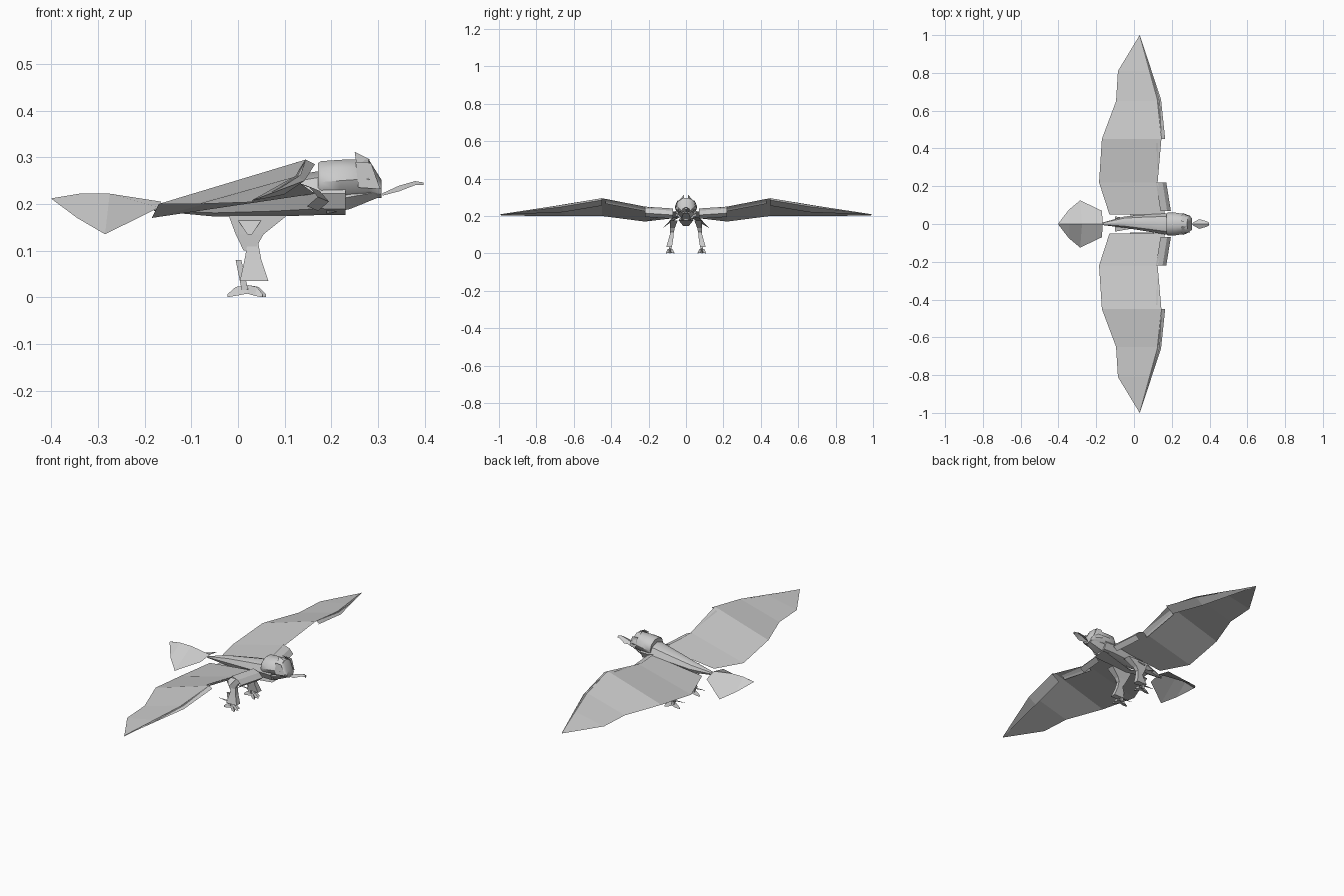
import bpy, math

old = bpy.data.objects.get("Cube")
if old:
    bpy.data.objects.remove(old, do_unlink=True)

grey = bpy.data.materials.new("feather_grey")
grey.use_nodes = True
colour = (0.6, 0.6, 0.6, 1)
grey.diffuse_color = colour
grey.node_tree.nodes["Principled BSDF"].inputs["Base Color"].default_value = colour


def make(name, verts, faces, smooth=None):
    mesh = bpy.data.meshes.new(name)
    mesh.from_pydata(verts, [], faces)
    mesh.materials.append(grey)
    ob = bpy.data.objects.new(name, mesh)
    bpy.context.collection.objects.link(ob)
    if smooth:
        bpy.ops.object.select_all(action="DESELECT")
        ob.select_set(True)
        bpy.context.view_layer.objects.active = ob
        bpy.ops.object.shade_smooth_by_angle(angle=math.radians(smooth))
    return ob


def sheet(name, rows, side=1, closed=False, smooth=None):
    """Skin equal-length rows of points; side=-1 mirrors across y."""
    n = len(rows[0])
    verts = [(x, y * side, z) for row in rows for x, y, z in row]
    faces = []
    for r in range(len(rows) - 1):
        for i in range(n if closed else n - 1):
            a, b = r * n + i, r * n + (i + 1) % n
            f = (a, b, b + n, a + n)
            faces.append(f if side > 0 else f[::-1])
    if closed:
        faces += [tuple(range(n))[::-side], tuple(range(len(verts) - n, len(verts)))[::side]]
    return make(name, verts, faces, smooth)


def tube(name, rings, sides=8, smooth=40):
    """Loft of ellipses along x: (x, y, z, half width, half height)."""
    angles = [2 * math.pi * i / sides for i in range(sides)]
    return sheet(name, [[(x, y + w * math.cos(a), z + h * math.sin(a)) for a in angles]
                        for x, y, z, w, h in rings], closed=True, smooth=smooth)


# Body, head and throat
tube("body", [(-.18, 0, .19, .004, .005), (-.05, .01, .2, .03, .027),
              (.08, .005, .213, .046, .04), (.17, 0, .223, .056, .047),
              (.23, 0, .222, .055, .046)])
tube("head", [(.172, 0, .245, .055, .045), (.178, 0, .247, .06, .047),
              (.22, 0, .25, .06, .047), (.28, 0, .254, .05, .044),
              (.308, 0, .232, .03, .02)], 10)
tube("throat", [(.19, 0, .205, .045, .03), (.24, 0, .215, .045, .03),
                (.308, 0, .227, .026, .012)], 6)
sheet("belly", [[(-.1, y, .185), (.04, y * .4, .147), (.23, y, .178)] for y in (-.04, .04)])

# Curved, ridged beak
beak = [(.31, .006, .22), (.345, .026, .236), (.38, .016, .246),
        (.398, .008, .243), (.398, .002, .233)]
sheet("beak", [[(x, -w, z - w * .35), (x, 0, z + .003), (x, w, z - w * .35)]
               for x, w, z in beak], smooth=50)

# Arched tail fan
tail_half = [[(-.165, 0, .205), (-.17, .07, .192)],
             [(-.275, 0, .222), (-.285, .125, .135)],
             [(-.34, 0, .222), (-.345, .075, .17)],
             [(-.4, 0, .212), (-.4, .004, .211)]]
for side, label in ((1, "left"), (-1, "right")):
    sheet(label + "_tail_fan", tail_half, side)

    # Main wing: span, trailing x z, leading x z
    stations = [(.05, -.13, .19, .165, .222), (.22, -.185, .17, .125, .25),
                (.45, -.17, .2, .145, .295), (.65, -.095, .2, .135, .262),
                (.81, -.085, .2, .092, .235), (1, .03, .204, .031, .205)]
    sheet(label + "_wing", [[(tx, y, tz), (lx, y, lz)] for y, tx, tz, lx, lz in stations], side)

    # Folded leading edge feathers
    folds = {
        "inner": (((.07, .012, 0), (.22, -.012, .01)),
                  ((.128, .24), (.163, .228), (.183, .205), (.16, .185))),
        "middle": (((.22, 0, 0), (.43, 0, .04)),
                   ((.125, .25), (.108, .235), (.1, .225))),
        "outer": (((.45, 0, 0), (.66, -.022, -.035), (1, -.115, -.087)),
                  ((.145, .295), (.165, .285), (.12, .255))),
    }
    for part, (spans, profile) in folds.items():
        rows = []
        for y, dx, dz in spans:
            k = .04 if y == 1 else 1
            px, pz = profile[0]
            rows.append([(px + dx + (x - px) * k, y, pz + dz + (z - pz) * k) for x, z in profile])
        sheet(f"{label}_{part}_edge", rows, side)

    # Leg: tapering thigh feathers flaring into the shin
    def box_ring(x0, x1, y0, y1, z):
        return [(x0, y0, z), (x1, y0, z), (x1, y1, z), (x0, y1, z)]

    sheet(label + "_thigh", [box_ring(-.02, .105, .045, .085, .175),
                             box_ring(-.005, .055, .06, .085, .135),
                             box_ring(.012, .035, .068, .084, .1)], side, True)
    sheet(label + "_shin", [box_ring(.022, .042, .065, .08, .125),
                            box_ring(.014, .05, .068, .092, .08),
                            box_ring(.004, .065, .075, .105, .035)], side, True)
    sheet(label + "_ankle", [box_ring(-.005, .007, .078, .088, .08),
                             box_ring(.008, .022, .078, .092, .015)], side, True)
    sheet(label + "_spur", [[(-.055, .085, .04), (-.055, .087, .04)],
                            [(.06, .072, .033), (.06, .098, .033)]], side)
    sheet(label + "_thigh_feather", [[(.0, .085, .165), (.05, .085, .165)],
                                     [(.02, .112, .135), (.03, .112, .135)]], side)

    # Toes fanning out from the foot
    for i, angle in enumerate((-35, 0, 35, 180)):
        a = math.radians(angle)
        c, s = math.cos(a), math.sin(a)
        reach = .038 if i < 3 else .045
        rows = []
        for d, w, low, high in ((0, .006, .008, .026), (reach * .6, .008, .003, .022),
                                (reach, .002, 0, .006)):
            cx, cy = .022 + d * c, .085 + d * s
            rows.append([(cx - w * s, cy + w * c, low), (cx + w * s, cy - w * c, low),
                         (cx, cy, high)])
        sheet(f"{label}_toe_{i + 1}", rows, side, True)

    # Brow and crest feathers
    sheet(label + "_crest", [[(.25, .012, .312), (.254, .035, .285)],
                             [(.282, .012, .296), (.282, .04, .28)]], side)
    sheet(label + "_cheek", [[(.252, .045, .29), (.258, .058, .235)],
                             [(.285, .045, .288), (.305, .04, .232)]], side)
